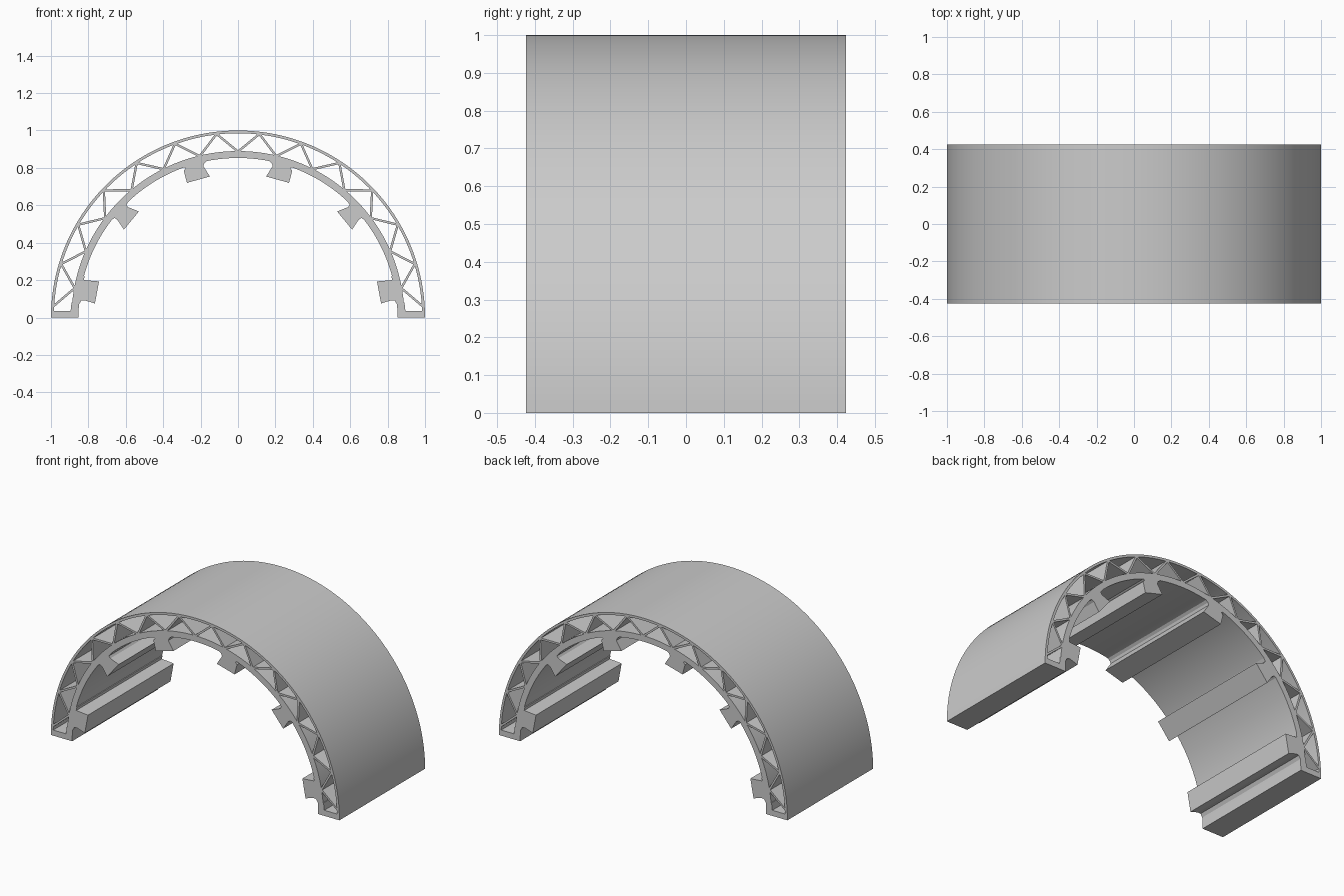
import bpy
import bmesh
from math import sin, cos, radians, pi
from mathutils import Vector

HALF = 0.424          # half depth along y
STEP = 13.3           # truss spacing in degrees

cube = bpy.data.objects.get("Cube")
if cube:
    bpy.data.objects.remove(cube)

grey = bpy.data.materials.new("light_grey")
grey.use_nodes = True
colour = (0.6, 0.6, 0.6, 1)
grey.diffuse_color = colour
grey.node_tree.nodes["Principled BSDF"].inputs["Base Color"].default_value = colour


def polar(r, deg):
    """Point in the x-z plane, angle measured from straight up towards +x."""
    return Vector((r * sin(radians(deg)), r * cos(radians(deg))))


def extrude(name, profiles, smooth=False):
    """Extrude closed x-z profiles along y into one object."""
    bm = bmesh.new()
    for pts in profiles:
        face = bm.faces.new([bm.verts.new((x, -HALF, z)) for x, z in pts])
        new = bmesh.ops.extrude_face_region(bm, geom=[face])["geom"]
        verts = [v for v in new if isinstance(v, bmesh.types.BMVert)]
        bmesh.ops.translate(bm, verts=verts, vec=(0, 2 * HALF, 0))
    bmesh.ops.recalc_face_normals(bm, faces=bm.faces)
    mesh = bpy.data.meshes.new(name)
    bm.to_mesh(mesh)
    bm.free()
    mesh.materials.append(grey)
    obj = bpy.data.objects.new(name, mesh)
    bpy.context.collection.objects.link(obj)
    if smooth:
        bpy.ops.object.select_all(action="DESELECT")
        obj.select_set(True)
        bpy.context.view_layer.objects.active = obj
        bpy.ops.object.shade_smooth_by_angle(angle=radians(20))
    return obj


def half_ring(inner, outer, n=96):
    angles = [-90 + 180 * i / n for i in range(n + 1)]
    return [polar(outer, a) for a in angles] + [polar(inner, a) for a in reversed(angles)]


def strut(a, b, width=0.012):
    side = (b - a).normalized().orthogonal() * width / 2
    return [a + side, b + side, b - side, a - side]


def mirrored(pts):
    return [(-x, z) for x, z in pts]


# Curved shells
extrude("outer_shell", [half_ring(0.985, 1.0)], True)
extrude("inner_shell", [half_ring(0.853, 0.89)], True)

# Zigzag truss between the shells
struts = []
for i in range(7):
    for s in (-1, 1):
        low = polar(0.887, s * i * STEP)
        high = polar(0.988, s * (i + 0.5) * STEP)
        struts.append(strut(low, high))
        if i < 6:
            struts.append(strut(high, polar(0.887, s * (i + 1) * STEP)))
extrude("truss_struts", struts)

# Feet closing the gap between the shells
foot = [(0.88, 0), (0.99, 0), (0.985, 0.035), (0.895, 0.035), (0.89, 0.08), (0.87, 0.08)]
extrude("left_foot", [foot])
extrude("right_foot", [mirrored(foot)])

# Hooked rails along the inside, with an undercut on one edge
rails = {
    "upper": [(0.15, 0.754), (0.273, 0.72), (0.29, 0.785), (0.278, 0.797), (0.30, 0.81),
              (0.165, 0.86), (0.165, 0.838), (0.18, 0.825), (0.186, 0.81)],
    "middle": [(0.53, 0.567), (0.61, 0.47), (0.645, 0.523), (0.66, 0.532), (0.69, 0.515),
               (0.605, 0.615), (0.585, 0.62), (0.597, 0.603), (0.588, 0.59)],
    "lower": [(0.743, 0.193), (0.765, 0.075), (0.82, 0.092), (0.838, 0.09), (0.85, 0.07),
              (0.865, 0.07), (0.84, 0.23), (0.82, 0.22), (0.825, 0.2)],
}
for level, pts in rails.items():
    extrude("left_" + level + "_rail", [pts])
    extrude("right_" + level + "_rail", [mirrored(pts)])
